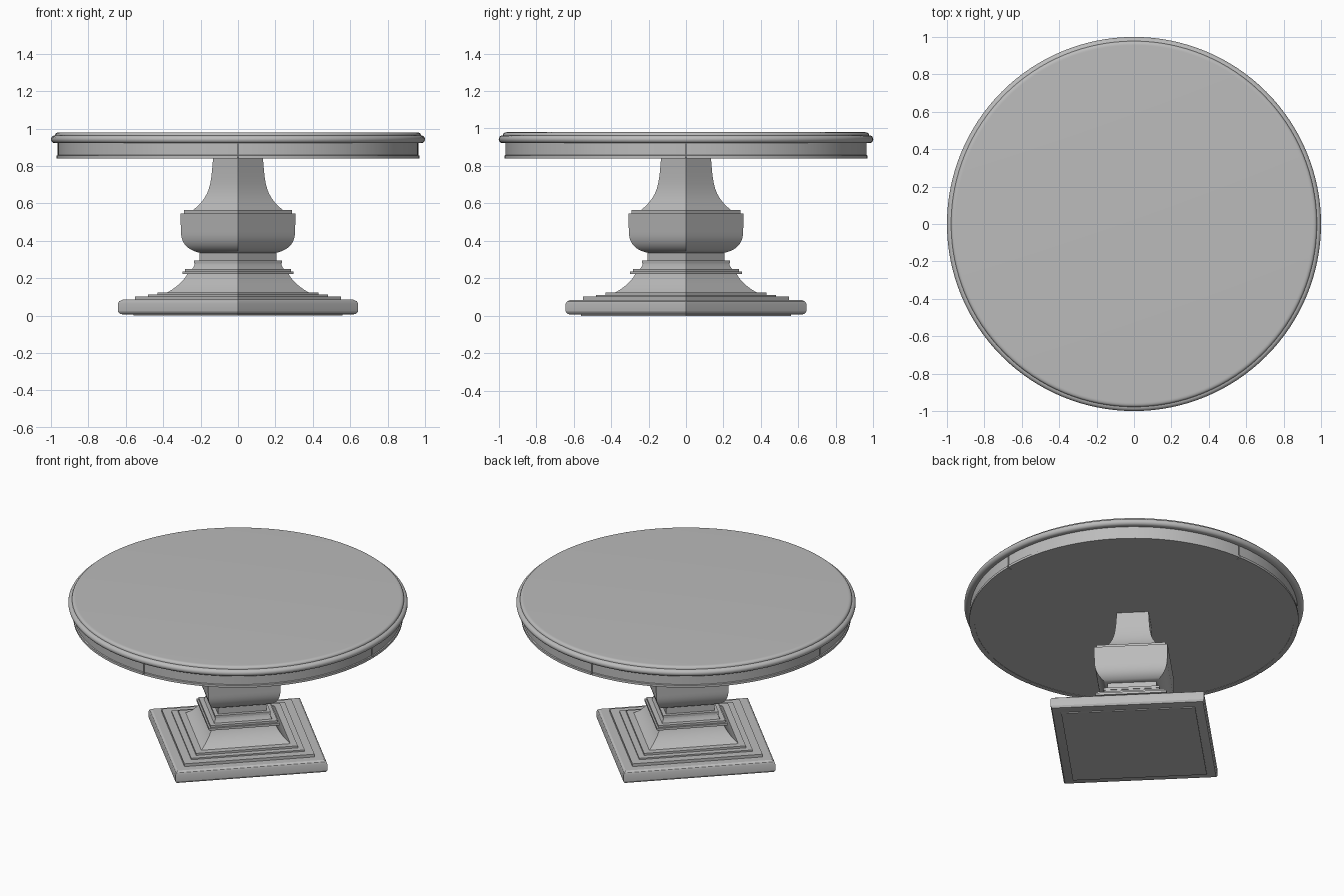
import bpy, bmesh, math

cube = bpy.data.objects.get("Cube")
if cube:
    bpy.data.objects.remove(cube, do_unlink=True)

grey = bpy.data.materials.new("plain grey")
grey.use_nodes = True
colour = (0.5, 0.5, 0.5, 1)
grey.diffuse_color = colour
grey.node_tree.nodes["Principled BSDF"].inputs["Base Color"].default_value = colour


def bezier(a, b, c, d, steps=10):
    """Points of a cubic curve in the (radius, height) plane."""
    pts = []
    for i in range(steps + 1):
        t = i / steps
        w = ((1 - t) ** 3, 3 * t * (1 - t) ** 2, 3 * t * t * (1 - t), t ** 3)
        pts.append(tuple(sum(k * p[j] for k, p in zip(w, (a, b, c, d))) for j in (0, 1)))
    return pts


def step(r, low, high):
    """A plain square-edged moulding."""
    return [(r, low), (r, high)]


def finish(name, bm):
    bmesh.ops.recalc_face_normals(bm, faces=bm.faces)
    mesh = bpy.data.meshes.new(name)
    bm.to_mesh(mesh)
    bm.free()
    mesh.materials.append(grey)
    obj = bpy.data.objects.new(name, mesh)
    bpy.context.collection.objects.link(obj)
    bpy.ops.object.select_all(action="DESELECT")
    obj.select_set(True)
    bpy.context.view_layer.objects.active = obj
    bpy.ops.object.shade_smooth_by_angle(angle=math.radians(30))
    return obj


def turned(name, profile, sides):
    """Closed solid from a bottom-to-top profile; four sides give a square plan."""
    bm = bmesh.new()
    rings = []
    for r, z in profile:
        rings.append([bm.verts.new((r * math.cos(math.tau * i / sides),
                                    r * math.sin(math.tau * i / sides), z))
                      for i in range(sides)])
    for low, high in zip(rings, rings[1:]):
        for i in range(sides):
            j = (i + 1) % sides
            bm.faces.new((low[i], low[j], high[j], high[i]))
    bm.faces.new(rings[0])
    bm.faces.new(rings[-1])
    return finish(name, bm)


def arc_panel(name, profile, start, end, segments):
    """Curved panel from a closed cross-section."""
    bm = bmesh.new()
    rings = []
    for i in range(segments + 1):
        a = start + (end - start) * i / segments
        rings.append([bm.verts.new((r * math.cos(a), r * math.sin(a), z)) for r, z in profile])
    n = len(profile)
    for one, two in zip(rings, rings[1:]):
        for i in range(n):
            j = (i + 1) % n
            bm.faces.new((one[i], one[j], two[j], two[i]))
    bm.faces.new(rings[0])
    bm.faces.new(rings[-1])
    return finish(name, bm)


# Square pedestal, corners on the axes
turned("foot_pad", step(0.56, 0, 0.01), 4)
turned("base_slab", [(0.615, 0.006), (0.632, 0.01), (0.642, 0.022),
                     (0.642, 0.065), (0.635, 0.077), (0.618, 0.085)], 4)
turned("base_steps", step(0.55, 0.08, 0.103) + step(0.48, 0.103, 0.112)
       + step(0.43, 0.112, 0.125), 4)
turned("base_cove", bezier((0.385, 0.12), (0.33, 0.15), (0.29, 0.185), (0.27, 0.225)), 4)
turned("collar_mouldings", step(0.298, 0.222, 0.237) + step(0.284, 0.237, 0.25)
       + bezier((0.245, 0.25), (0.238, 0.26), (0.232, 0.27), (0.23, 0.28), 4)
       + step(0.235, 0.28, 0.295), 4)
turned("neck", step(0.205, 0.29, 0.34), 4)
turned("column_bulge", bezier((0.2, 0.335), (0.27, 0.35), (0.305, 0.385), (0.305, 0.45))
       + [(0.308, 0.545)], 4)
turned("bulge_cap", step(0.29, 0.54, 0.565), 4)
turned("column_shaft", bezier((0.245, 0.56), (0.145, 0.64), (0.145, 0.7), (0.133, 0.845)), 4)

# Round apron in four panels with narrow joints
turned("apron_core", step(0.955, 0.842, 0.93), 128)
gap = 0.004
section = [(0.94, 0.84), (0.97, 0.84), (0.97, 0.855), (0.964, 0.858), (0.964, 0.925), (0.94, 0.925)]
for k in range(4):
    arc_panel(f"apron_panel_{k + 1}", section, k * math.pi / 2 + gap,
              (k + 1) * math.pi / 2 - gap, 32)

# Round top with rolled edge
turned("table_top", [(0.968, 0.922)]
       + bezier((0.985, 0.922), (1.005, 0.93), (1.005, 0.955), (0.985, 0.962), 8)
       + [(0.978, 0.963)]
       + bezier((0.978, 0.966), (0.976, 0.976), (0.968, 0.98), (0.955, 0.98), 6), 128)
